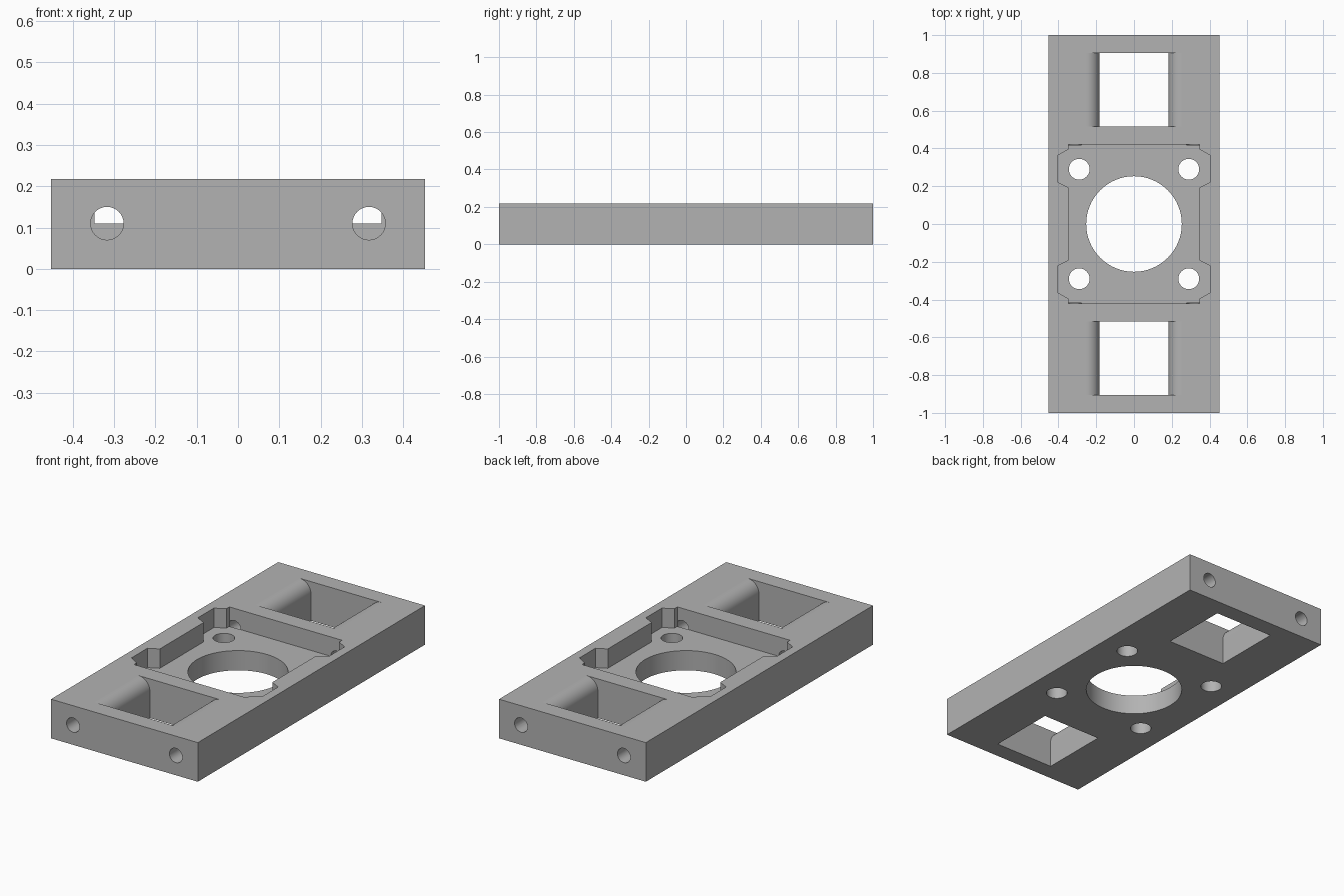
import bpy, bmesh, math
from mathutils import Matrix, Vector

cube = bpy.data.objects.get("Cube")
if cube:
    bpy.data.objects.remove(cube, do_unlink=True)

WIDTH, LENGTH, HEIGHT = 0.905, 2.0, 0.218
FLOOR = 0.11          # pocket floor height
OVER = 0.02           # cutter overshoot

grey = bpy.data.materials.new("grey plastic")
grey.use_nodes = True
colour = (0.45, 0.45, 0.45, 1)
grey.diffuse_color = colour
grey.node_tree.nodes["Principled BSDF"].inputs["Base Color"].default_value = colour


def prism(name, outline, start, end, axis="Z"):
    """Extrude a 2D outline along Z (xy outline) or along Y (xz outline)."""
    place = (lambda a, b, t: (a, b, t)) if axis == "Z" else (lambda a, b, t: (a, t, b))
    bm = bmesh.new()
    face = bm.faces.new([bm.verts.new(place(a, b, start)) for a, b in outline])
    shift = Vector(place(0, 0, end - start))
    top = bmesh.ops.extrude_face_region(bm, geom=[face])["geom"]
    bmesh.ops.translate(bm, vec=shift, verts=[g for g in top if isinstance(g, bmesh.types.BMVert)])
    bmesh.ops.recalc_face_normals(bm, faces=bm.faces)
    mesh = bpy.data.meshes.new(name)
    bm.to_mesh(mesh)
    bm.free()
    mesh.materials.append(grey)
    obj = bpy.data.objects.new(name, mesh)
    bpy.context.collection.objects.link(obj)
    return obj


def circle(cx, cy, r, n):
    return [(cx + r * math.cos(math.tau * i / n), cy + r * math.sin(math.tau * i / n)) for i in range(n)]


def mirrored(half):
    """Close an outline from its right half, listed bottom to top."""
    return half + [(-x, y) for x, y in reversed(half)]


# Solid plate
w, l = WIDTH / 2, LENGTH / 2
plate = prism("mounting_plate", [(-w, -l), (w, -l), (w, l), (-w, l)], 0, HEIGHT)

# Square pocket with chamfered side ears around the screw holes
ear = [(0.347, 0.193), (0.403, 0.222), (0.403, 0.363), (0.347, 0.395), (0.347, 0.42)]
pocket = mirrored([(x, -y) for x, y in reversed(ear)] + ear)
cutters = [prism("pocket_cutter", pocket, FLOOR, HEIGHT + OVER)]

# Central bore and four screw holes
cutters.append(prism("bore_cutter", circle(0, 0, 0.253, 64), -OVER, HEIGHT + OVER))
for sx in (-1, 1):
    for sy in (-1, 1):
        cutters.append(prism("screw_hole_cutter", circle(sx * 0.29, sy * 0.29, 0.055, 32), -OVER, HEIGHT + OVER))

# End windows whose long sides roll over into the top face
r, inner = 0.07, 0.1825
side = [(inner, -OVER)]
for i in range(13):
    a = math.pi - i * math.pi / 24
    side.append((inner + r + r * math.cos(a), HEIGHT - r + r * math.sin(a)))
side.append((inner + r, HEIGHT + OVER))
for sy in (-1, 1):
    cutters.append(prism("window_cutter", mirrored(side), sy * 0.515, sy * 0.904, "Y"))
    # Rod holes from each end into the pocket
    for sx in (-1, 1):
        cutters.append(prism("rod_hole_cutter", circle(sx * 0.317, 0.11, 0.04, 32), sy * 0.419, sy * (l + OVER), "Y"))

# Cut everything out, then drop the cutters
for cutter in cutters:
    cutter.hide_render = True
    mod = plate.modifiers.new(cutter.name, "BOOLEAN")
    mod.operation, mod.solver, mod.object = "DIFFERENCE", "EXACT", cutter
bpy.context.view_layer.update()
result = bpy.data.meshes.new_from_object(plate.evaluated_get(bpy.context.evaluated_depsgraph_get()))
plate.modifiers.clear()
plate.data = result
for cutter in cutters:
    bpy.data.objects.remove(cutter, do_unlink=True)

# Smooth the round walls, keep the flat faces flat
bpy.ops.object.select_all(action="DESELECT")
plate.select_set(True)
bpy.context.view_layer.objects.active = plate
bpy.ops.object.shade_smooth_by_angle(angle=math.radians(30))
for poly in plate.data.polygons:
    if max(abs(c) for c in poly.normal) > 0.9995:
        poly.use_smooth = False
